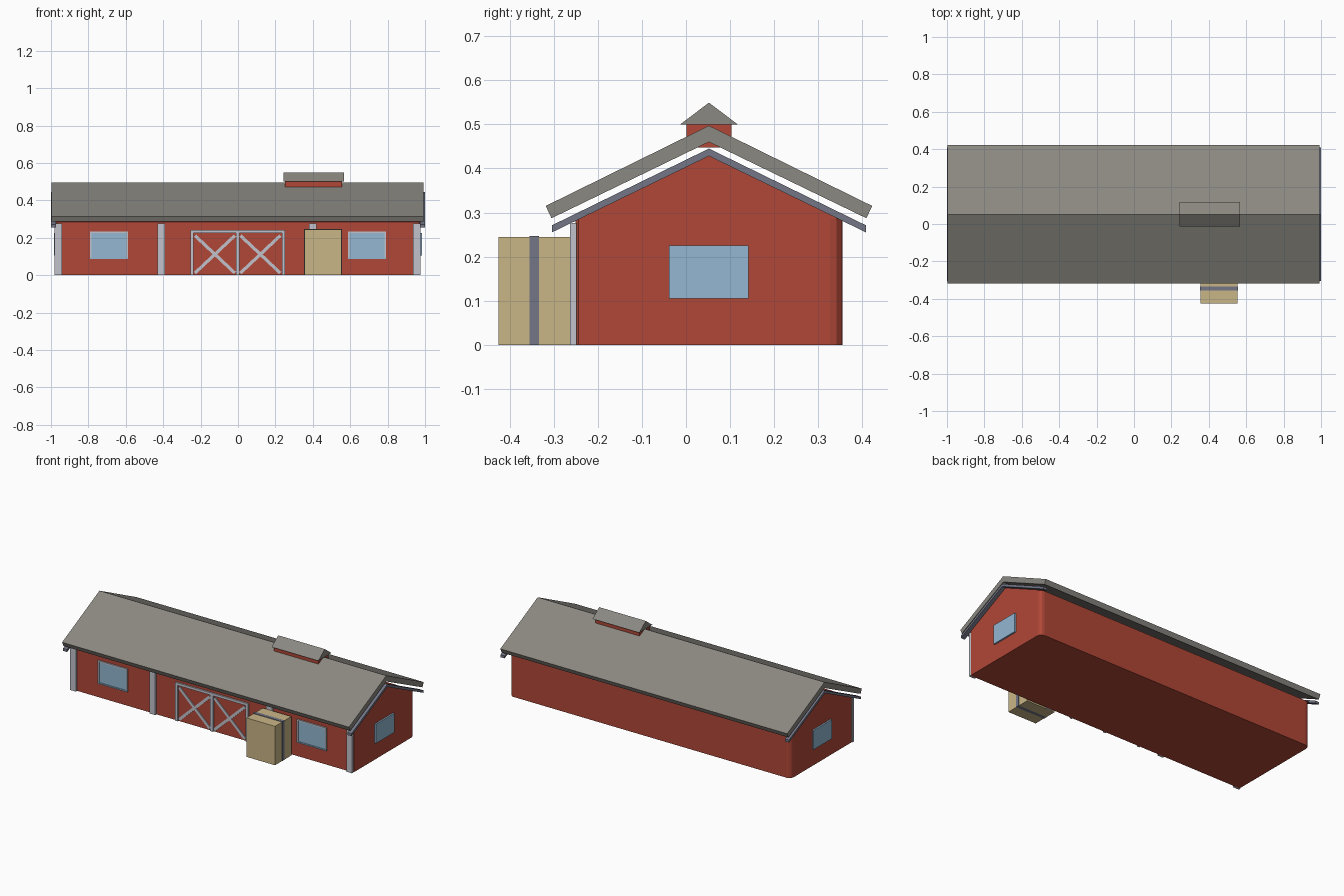
import bpy, bmesh, math

if "Cube" in bpy.data.objects:
    bpy.data.objects.remove(bpy.data.objects["Cube"])

RIDGE = 0.052


def mat(name, rgb):
    m = bpy.data.materials.new(name)
    lin = [((c / 255 + 0.055) / 1.055) ** 2.4 for c in rgb]
    m.diffuse_color = (*lin, 1)
    m.use_nodes = True
    m.node_tree.nodes["Principled BSDF"].inputs["Base Color"].default_value = m.diffuse_color
    return m


RED = mat("barn red", (176, 71, 55))
ROOF = mat("roof grey", (139, 136, 129))
SLATE = mat("slate trim", (115, 118, 134))
PALE = mat("pale grey", (194, 196, 204))
GLASS = mat("window blue", (147, 183, 210))
STRAW = mat("straw", (202, 182, 134))


def prism(name, pts, a, b, axis, material):
    """Extrude a closed 2D outline from a to b along x (yz outline), y (xz) or z (xy)."""
    def place(p, t):
        return {"x": (t, p[0], p[1]), "y": (p[0], t, p[1]), "z": (p[0], p[1], t)}[axis]
    bm = bmesh.new()
    lo = [bm.verts.new(place(p, a)) for p in pts]
    hi = [bm.verts.new(place(p, b)) for p in pts]
    bm.faces.new(lo)
    bm.faces.new(hi)
    n = len(pts)
    for i in range(n):
        j = (i + 1) % n
        bm.faces.new((lo[i], lo[j], hi[j], hi[i]))
    bmesh.ops.recalc_face_normals(bm, faces=bm.faces)
    me = bpy.data.meshes.new(name)
    bm.to_mesh(me)
    bm.free()
    me.materials.append(material)
    ob = bpy.data.objects.new(name, me)
    bpy.context.collection.objects.link(ob)
    return ob


def box(name, x, y, z, material):
    pts = [(x[0], y[0]), (x[1], y[0]), (x[1], y[1]), (x[0], y[1])]
    return prism(name, pts, z[0], z[1], "z", material)


def chevron(half_out, z_out, top_out, half_in, z_in, top_in):
    """Bent roof cross-section about the ridge line."""
    return [(RIDGE - half_out, z_out), (RIDGE, top_out), (RIDGE + half_out, z_out),
            (RIDGE + half_in, z_in), (RIDGE, top_in), (RIDGE - half_in, z_in)]


# Walls, with rounded rear corners and slightly eased front corners
W, FRONT, BACK = 0.975, -0.25, 0.355
foot = [(-W + 0.006, FRONT), (W - 0.006, FRONT), (W, FRONT + 0.006)]
r = 0.028
for i in range(4):
    t = math.radians(30 * i)
    foot.append((W - r + r * math.cos(t), BACK - r + r * math.sin(t)))
for i in range(4):
    t = math.radians(90 + 30 * i)
    foot.append((-W + r + r * math.cos(t), BACK - r + r * math.sin(t)))
foot.append((-W, FRONT + 0.006))
prism("walls", foot, 0, 0.285, "z", RED)
prism("gable", [(FRONT, 0.285), (BACK, 0.285), (RIDGE, 0.43)], -W, W, "x", RED)

# Main roof and gable trim boards
prism("roof", chevron(0.37, 0.315, 0.497, 0.357, 0.287, 0.46), -0.997, 0.992, "x", ROOF)
for side in (-1, 1):
    prism("gable_trim", chevron(0.356, 0.271, 0.445, 0.356, 0.255, 0.428),
          side * 0.972, side * 1.0, "x", SLATE)

# Roof vent
box("vent_box", (0.25, 0.557), (0.001, 0.103), (0.447, 0.5), RED)
prism("vent_roof", [(RIDGE - 0.065, 0.5), (RIDGE + 0.065, 0.5), (RIDGE, 0.549)],
      0.242, 0.566, "x", ROOF)

# Front posts
for x in (-0.96, -0.41, 0.4, 0.955):
    box("post", (x - 0.02, x + 0.02), (-0.263, -0.248), (0, 0.276), PALE)

# Double door: rails, stiles and crossed braces
DOOR = (-0.259, -0.248)
box("door_top_rail", (-0.255, 0.25), DOOR, (0.225, 0.241), PALE)
for x, w in ((-0.247, 0.008), (-0.002, 0.01), (0.242, 0.008)):
    box("door_stile", (x - w, x + w), DOOR, (0, 0.226), PALE)


def brace(x0, z0, x1, z1, width=0.017):
    dx, dz = x1 - x0, z1 - z0
    k = width / 2 / math.hypot(dx, dz)
    ox, oz = -dz * k, dx * k
    pts = [(x0 + ox, z0 + oz), (x0 - ox, z0 - oz), (x1 - ox, z1 - oz), (x1 + ox, z1 + oz)]
    prism("door_brace", pts, -0.256, -0.248, "y", PALE)


for a, b in ((-0.23, -0.017), (0.013, 0.226)):
    brace(a, 0.012, b, 0.212)
    brace(a, 0.212, b, 0.012)

# Windows: framed on the front, plain panes on the ends
for c in (-0.69, 0.69):
    x0, x1, z0, z1, f = c - 0.102, c + 0.102, 0.088, 0.233, 0.008
    box("window_pane", (x0 + f, x1 - f), (-0.254, -0.248), (z0 + f, z1 - f), GLASS)
    for xs, zs in (((x0, x1), (z0, z0 + f)), ((x0, x1), (z1 - f, z1)),
                   ((x0, x0 + f), (z0 + f, z1 - f)), ((x1 - f, x1), (z0 + f, z1 - f))):
        box("window_frame", xs, (-0.258, -0.248), zs, GLASS if zs[0] == z0 else PALE)
for side in (-1, 1):
    box("end_window", sorted((side * 0.973, side * 0.985)), (-0.039, 0.142), (0.105, 0.225), GLASS)

# Straw bale with its strap
box("bale", (0.356, 0.554), (-0.425, -0.263), (0, 0.244), STRAW)
box("bale_strap", (0.354, 0.556), (-0.355, -0.333), (0, 0.247), SLATE)
